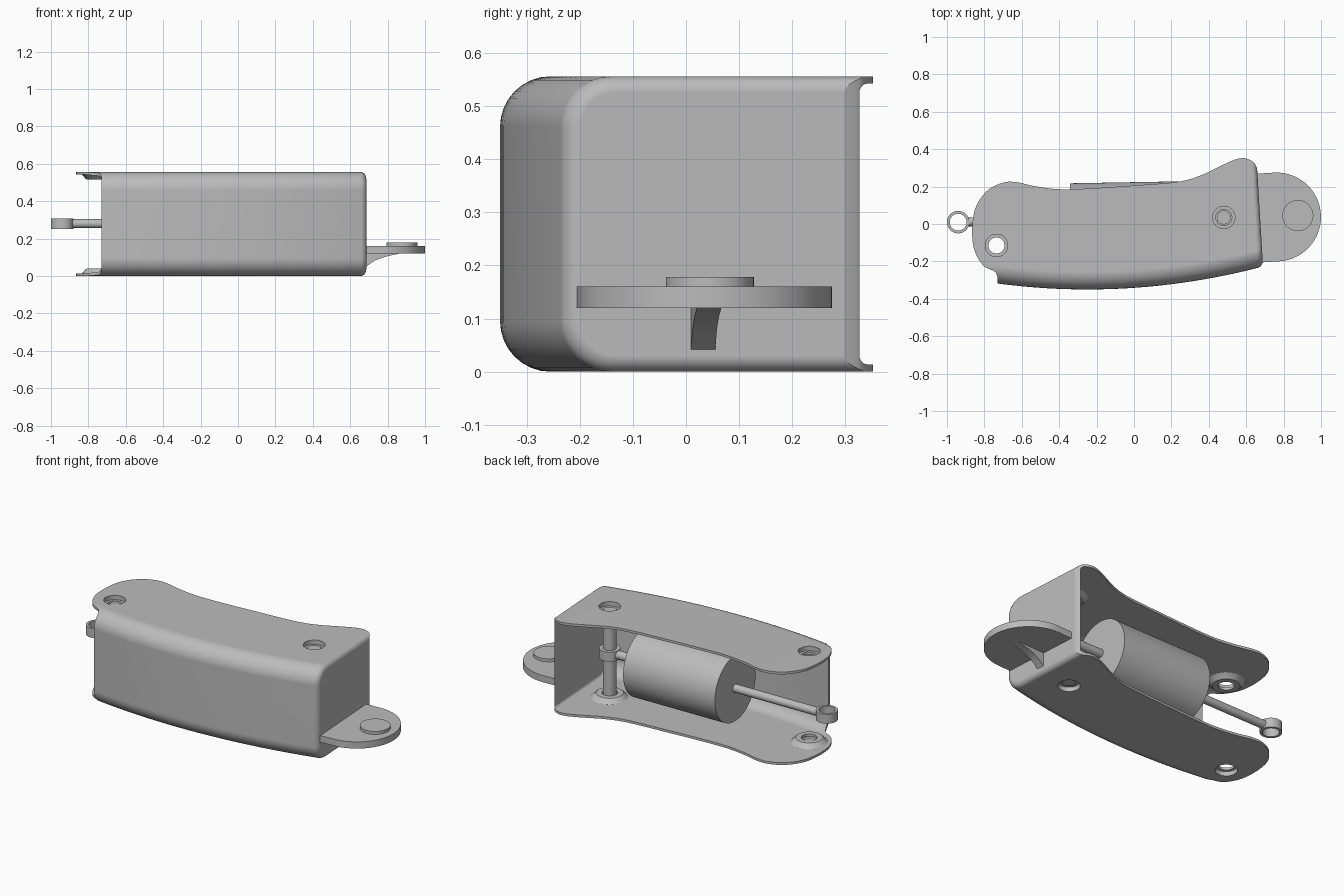
import bpy, bmesh, math
from math import sin, cos, pi, radians
from mathutils import Vector, Matrix

cube = bpy.data.objects.get("Cube")
if cube:
    bpy.data.objects.remove(cube, do_unlink=True)

steel = bpy.data.materials.new("plain_grey_steel")
steel.use_nodes = True
GREY = (0.5, 0.5, 0.5, 1)
steel.diffuse_color = GREY
steel.node_tree.nodes["Principled BSDF"].inputs["Base Color"].default_value = GREY

HEIGHT, SHEET, FILLET, END_FILLET = 0.556, 0.014, 0.095, 0.03
PIVOT = Vector((0.48, 0.035, 0.28))
EYE = Vector((-0.94, 0.01, 0.28))
BUSHING = Vector((-0.735, -0.115, 0))


def activate(obj):
    bpy.ops.object.select_all(action='DESELECT')
    obj.select_set(True)
    bpy.context.view_layer.objects.active = obj


def finish(name, bm, matrix=Matrix(), recalc=True):
    if recalc:
        bmesh.ops.recalc_face_normals(bm, faces=bm.faces[:])
    mesh = bpy.data.meshes.new(name)
    bm.to_mesh(mesh)
    bm.free()
    mesh.materials.append(steel)
    obj = bpy.data.objects.new(name, mesh)
    obj.matrix_world = matrix
    bpy.context.collection.objects.link(obj)
    activate(obj)
    bpy.ops.object.shade_smooth_by_angle(angle=radians(30))
    return obj


def prism(name, points, z0, z1, matrix=Matrix()):
    bm = bmesh.new()
    face = bm.faces.new([bm.verts.new((x, y, z0)) for x, y in points])
    ext = bmesh.ops.extrude_face_region(bm, geom=[face])
    top = [v for v in ext["geom"] if isinstance(v, bmesh.types.BMVert)]
    bmesh.ops.translate(bm, verts=top, vec=(0, 0, z1 - z0))
    return finish(name, bm, matrix)


def lathe(name, profile, location, flip=False, steps=40):
    """Turn a closed (radius, height) loop around z."""
    bm = bmesh.new()
    rows = [[bm.verts.new((r * cos(a), r * sin(a), z)) for r, z in profile]
            for a in (2 * pi * i / steps for i in range(steps))]
    n = len(profile)
    for i in range(steps):
        a, b = rows[i], rows[(i + 1) % steps]
        for j in range(n):
            k = (j + 1) % n
            bm.faces.new((a[j], b[j], b[k], a[k]))
    if flip:
        bmesh.ops.scale(bm, verts=bm.verts[:], vec=(1, 1, -1))
    return finish(name, bm, Matrix.Translation(location))


def rod(name, start, end, radius, steps=40):
    axis = end - start
    bm = bmesh.new()
    bmesh.ops.create_cone(bm, cap_ends=True, segments=steps, radius1=radius,
                          radius2=radius, depth=axis.length)
    turn = axis.to_track_quat('Z', 'Y').to_matrix().to_4x4()
    return finish(name, bm, Matrix.Translation((start + end) / 2) @ turn)


def smooth_path(points, sub=5):
    """Catmull-Rom curve through the points."""
    p = [Vector(q) for q in points]
    p = [2 * p[0] - p[1]] + p + [2 * p[-1] - p[-2]]
    out = []
    for a, b, c, d in zip(p, p[1:], p[2:], p[3:]):
        for i in range(sub):
            t = i / sub
            out.append(0.5 * (2 * b + (c - a) * t + (2 * a - 5 * b + 4 * c - d) * t * t
                              + (3 * b - a - 3 * c + d) * t ** 3))
    return out + [p[-2]]


def cut(obj, cutter, operation):
    mod = obj.modifiers.new("cut", 'BOOLEAN')
    mod.operation, mod.solver, mod.object = operation, 'EXACT', cutter
    activate(obj)
    bpy.ops.object.modifier_apply(modifier=mod.name)
    bpy.data.objects.remove(cutter, do_unlink=True)


# Housing sheet: a C section lofted along x, rounded into a slanted end wall
def section(x, inset, arc=8):
    r = FILLET - inset
    low, high = inset, HEIGHT - inset
    front = -0.35 + 0.139 * (x + 0.25) ** 2 + inset
    turns = [pi / 2 * i / arc for i in range(arc + 1)]
    pts = [(0.45, high)]
    pts += [(front + r - r * sin(t), high - r + r * cos(t)) for t in turns]
    pts += [(front + r - r * cos(t), low + r - r * sin(t)) for t in turns]
    pts += [(0.45, low)]
    slant = 0.06 * min(1, max(0, (x - 0.4) / 0.26))
    return [(x - slant * (y + 0.23), y, z) for y, z in pts]


bm = bmesh.new()
wall_x = 0.66
stations = [(-0.95 + (wall_x + 0.95) * i / 28, 0) for i in range(29)]
stations += [(wall_x + END_FILLET * sin(t), END_FILLET * (1 - cos(t)))
             for t in (pi / 2 * i / 6 for i in range(1, 7))]
rows = [[bm.verts.new(p) for p in section(x, inset)] for x, inset in stations]
for a, b in zip(rows, rows[1:]):
    for j in range(len(a) - 1):
        bm.faces.new((a[j], a[j + 1], b[j + 1], b[j]))
bm.faces.new(rows[-1])
housing = finish("housing", bm, recalc=False)
sheet = housing.modifiers.new("sheet", 'SOLIDIFY')
sheet.thickness, sheet.offset, sheet.use_even_offset = SHEET, -1, True
bpy.ops.object.modifier_apply(modifier=sheet.name)

# Trim the sheet to its plan outline
outline = smooth_path([
    (-0.73, -0.285), (-0.745, -0.254), (-0.80, -0.227), (-0.842, -0.168), (-0.862, -0.10),
    (-0.864, 0.0), (-0.842, 0.10), (-0.78, 0.182), (-0.70, 0.221), (-0.63, 0.224),
    (-0.53, 0.202), (-0.40, 0.186), (-0.24, 0.19), (0.0, 0.206), (0.23, 0.225),
    (0.35, 0.257), (0.456, 0.307), (0.537, 0.343), (0.59, 0.352), (0.632, 0.335),
    (0.655, 0.305), (0.70, 0.2)])
outline += [(0.8, 0), (0.8, -0.45), (-0.73, -0.45)]
cut(housing, prism("outline_cutter", outline, -0.1, 0.7), 'INTERSECT')

# Holes with pressed dimples, in both plates
dimple = [(0.105, 0.012), (0.094, 0.018), (0.082, 0.034), (0.074, 0.04), (0.043, 0.04),
          (0.043, 0.026), (0.06, 0.026), (0.06, 0.0), (0.066, 0.001), (0.066, 0.012)]
for name, spot in (("pivot", PIVOT), ("bushing", BUSHING)):
    base = Vector((spot.x, spot.y, 0))
    up = Vector((0, 0, 1))
    cut(housing, rod("hole_cutter", base - 0.1 * up, base + 0.7 * up, 0.062), 'DIFFERENCE')
    lathe("bottom_" + name + "_dimple", dimple, base)
    lathe("top_" + name + "_dimple", dimple, base + HEIGHT * up, flip=True)
activate(housing)
bpy.ops.object.shade_smooth_by_angle(angle=radians(30))
weighted = housing.modifiers.new("flat_plates", 'WEIGHTED_NORMAL')
weighted.keep_sharp = True

# Pivot post and its collar
rod("pivot_post", Vector((PIVOT.x, PIVOT.y, 0.02)),
    Vector((PIVOT.x, PIVOT.y, HEIGHT - 0.02)), 0.037)
half = Vector((0, 0, 0.028))
rod("post_collar", PIVOT - half, PIVOT + half, 0.058)

# Actuator: drum, two rods and the end eye on one axis
along = (EYE - PIVOT).normalized()
drum_start, drum_end = PIVOT + along * 0.22, PIVOT + along * 0.82
rod("actuator_drum", drum_start, drum_end, 0.197, 64)
rod("rear_rod", PIVOT + along * 0.04, drum_start + along * 0.01, 0.025)
rod("push_rod", drum_end - along * 0.01, EYE - along * 0.05, 0.024)
lathe("rod_eye", [(0.06, -0.028), (0.06, 0.028), (0.045, 0.028), (0.045, -0.028)], EYE)

# Mounting flange on the end wall, with button and gusset
mount = Matrix.Translation((0.762, 0.0375, 0)) @ Matrix.Rotation(0.06, 4, 'Z')
R = 0.2375
tongue = [(R * cos(a), R * sin(a)) for a in (pi * (i / 40 - 0.5) for i in range(41))]
prism("mount_flange", tongue + [(-0.1, R), (-0.1, -R)], 0.12, 0.16, mount)
rod("mount_button", Vector((0.876, 0.045, 0.15)), Vector((0.876, 0.045, 0.178)), 0.083)
curve = smooth_path([(-0.093, 0.037), (-0.075, 0.052), (-0.03, 0.083), (0.03, 0.104), (0.1, 0.12)])
prism("mount_gusset", curve + [(0.1, 0.125), (-0.093, 0.125)], -0.023, 0.023,
      mount @ Matrix.Rotation(pi / 2, 4, 'X'))
